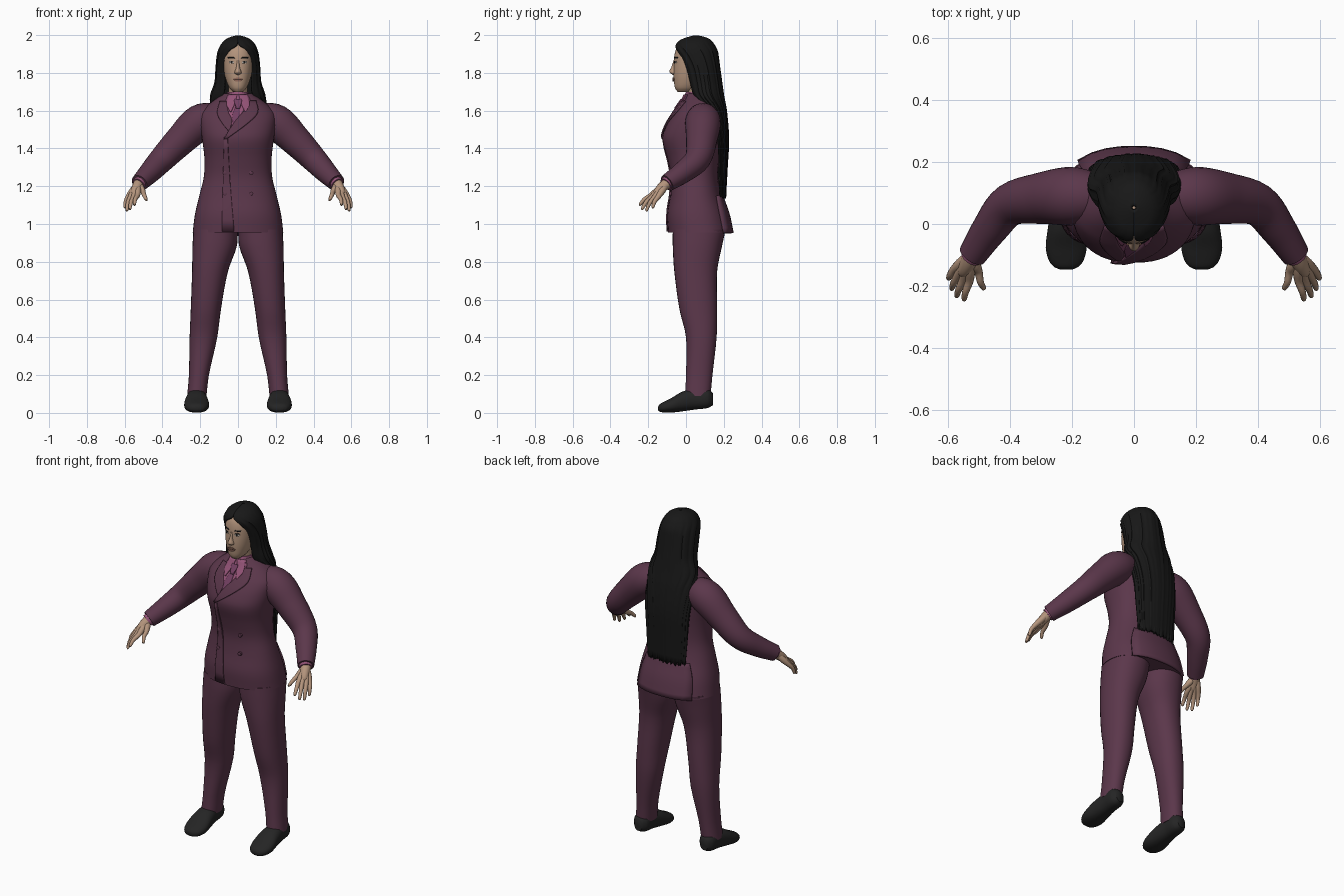
import bpy, bmesh, math, random
from mathutils import Vector

random.seed(4)
cube = bpy.data.objects.get("Cube")
if cube:
    bpy.data.objects.remove(cube)


def material(name, *rgb):
    m = bpy.data.materials.new(name)
    m.use_nodes = True
    m.diffuse_color = (*rgb, 1)
    bsdf = next(n for n in m.node_tree.nodes if n.type == 'BSDF_PRINCIPLED')
    bsdf.inputs["Base Color"].default_value = (*rgb, 1)
    bsdf.inputs["Roughness"].default_value = 0.8
    return m


SUIT = material("plum_cloth", .105, .038, .07)
SHIRT = material("pink_cloth", .29, .085, .18)
TIE = material("mauve_silk", .17, .05, .12)
SKIN = material("skin", .46, .30, .205)
HAIR = material("black_hair", .009, .009, .009)
SHOE = material("black_leather", .018, .018, .018)
LIP = material("lips", .30, .15, .11)
WHITE = material("eye_white", .6, .55, .5)


def finish(name, bm, mat, thick=0, offset=0, closed=True):
    if closed:
        bmesh.ops.recalc_face_normals(bm, faces=bm.faces)
    mesh = bpy.data.meshes.new(name)
    bm.to_mesh(mesh)
    bm.free()
    mesh.materials.append(mat)
    ob = bpy.data.objects.new(name, mesh)
    bpy.context.collection.objects.link(ob)
    if thick:
        mod = ob.modifiers.new("thickness", 'SOLIDIFY')
        mod.thickness, mod.offset = thick, offset
    bpy.ops.object.select_all(action='DESELECT')
    ob.select_set(True)
    bpy.context.view_layer.objects.active = ob
    bpy.ops.object.shade_smooth_by_angle(angle=math.radians(50))
    return ob


def sample(keys, w):
    """Smoothly interpolate rows of keys by their first value."""
    i = 0
    while i < len(keys) - 2 and w > keys[i + 1][0]:
        i += 1
    a, b = keys[i], keys[i + 1]
    p, q = keys[max(i - 1, 0)], keys[min(i + 2, len(keys) - 1)]
    h = b[0] - a[0]
    t = (w - a[0]) / h
    out = []
    for k in range(1, len(a)):
        m0 = (b[k] - p[k]) / (b[0] - p[0]) * h
        m1 = (q[k] - a[k]) / (q[0] - a[0]) * h
        out.append((2*t**3 - 3*t*t + 1) * a[k] + (t**3 - 2*t*t + t) * m0
                   + (3*t*t - 2*t**3) * b[k] + (t**3 - t*t) * m1)
    return out


def steps(keys, per):
    ws = [a[0] + (b[0] - a[0]) * j / per for a, b in zip(keys, keys[1:]) for j in range(per)]
    return ws + [keys[-1][0]]


def grid(rows, wrap=False, caps=False, flip=False):
    bm = bmesh.new()
    vs = [[bm.verts.new(p) for p in row] for row in rows]
    n = len(vs[0])
    for lo, hi in zip(vs, vs[1:]):
        for j in range(n if wrap else n - 1):
            k = (j + 1) % n
            quad = [lo[j], lo[k], hi[k], hi[j]]
            bm.faces.new(quad[::-1] if flip else quad)
    if caps:
        bm.faces.new(vs[0])
        bm.faces.new(vs[-1])
    return bm


def power(v, n):
    return math.copysign(abs(v) ** (2 / n), v)


def loft(name, keys, mat, side=1, cx=0, n=2.0, sides=32, along_y=False, per=4):
    """Closed form from rows of (height, half width, near, far)."""
    rows = []
    for w in steps(keys, per):
        rx, f, b = sample(keys, w)[:3]
        c = cx + (sample(keys, w)[3] if len(keys[0]) > 4 else 0)
        row = []
        for j in range(sides):
            a = math.tau * j / sides
            u = side * (c + rx * power(math.cos(a), n))
            v = (f + b) / 2 + (b - f) / 2 * power(math.sin(a), n)
            row.append((u, w, v) if along_y else (u, v, w))
        rows.append(row)
    return finish(name, grid(rows, True, True), mat)


def plate(name, form, n, rows, mat, lift, thick=.006, side=1, back=False):
    """Thin patch following the front or back of a lofted form; rows of (z, x0, x1)."""
    pts = []
    for z in steps(rows, 4):
        x0, x1 = sorted(side * x for x in sample(rows, z))
        rx, f, b = sample(form, z)
        row = []
        for j in range(9):
            x = x0 + (x1 - x0) * j / 8
            bulge = max(0, 1 - abs(x / rx) ** n) ** (1 / n) * (b - f) / 2 + lift
            row.append((x, (f + b) / 2 + (bulge if back else -bulge), z))
        pts.append(row)
    return finish(name, grid(pts, flip=back), mat, thick, closed=False)


def tube(name, path, mat, side=1, sides=16, per=5):
    """Round limb through rows of (x, y, z, radius)."""
    keys = [(i, *p) for i, p in enumerate(path)]
    rows = []
    for w in steps(keys, per):
        x, y, z, r = sample(keys, w)
        d = Vector(sample(keys, min(w + .05, len(path) - 1))[:3]) - Vector(sample(keys, max(w - .05, 0))[:3])
        u = d.cross(Vector((0, 0, 1))).normalized()
        v = u.cross(d).normalized()
        ring = [Vector((x, y, z)) + r * (u * math.cos(math.tau * j / sides) + v * math.sin(math.tau * j / sides))
                for j in range(sides)]
        rows.append([(side * p.x, p.y, p.z) for p in ring])
    return finish(name, grid(rows, True, True), mat)


# Jacket body
torso = [(.955, .24, -.095, .238), (1.05, .228, -.1, .218), (1.15, .205, -.085, .185),
         (1.25, .181, -.08, .17), (1.35, .178, -.1, .175), (1.45, .19, -.125, .185),
         (1.52, .2, -.105, .187), (1.58, .2, -.07, .185), (1.62, .17, -.04, .175),
         (1.66, .12, -.012, .16), (1.69, .075, .002, .135)]
TN = 2.3
loft("jacket_body", torso, SUIT, n=TN, sides=48)
plate("jacket_back_flap", torso, TN, [(.952, -.18, .18), (1.06, -.17, .17), (1.15, -.14, .14)], SUIT, .008, .012, back=True)
plate("left_lapel", torso, TN, [(1.45, -.075, -.06), (1.54, -.018, .06), (1.59, .025, .105), (1.65, .062, .095)], SUIT, .006, .009)
plate("right_lapel", torso, TN, [(1.49, -.05, -.045), (1.55, -.095, -.032), (1.59, -.11, -.05), (1.65, -.095, -.062)], SUIT, .005)
plate("jacket_front_edge", torso, TN, [(.96, -.085, -.02), (1.2, -.08, -.04), (1.46, -.073, -.055)], SUIT, .004)
for side in (-1, 1):
    for z in (1.16, 1.27):
        rx, f, b = sample(torso, z)
        y = (f + b) / 2 - (b - f) / 2 * (1 - (.07 / rx) ** TN) ** (1 / TN)
        loft("jacket_button", [(y - .012, .004, z - .004, z + .004), (y - .01, .011, z - .011, z + .011),
                               (y + .01, .011, z - .011, z + .011)], SUIT, side, .07, sides=16, along_y=True, per=1)

# Shirt and tie
plate("shirt_front", torso, TN, [(1.52, -.032, -.026), (1.6, -.054, .03), (1.65, -.064, .064), (1.685, -.05, .05)], SHIRT, .003)
loft("shirt_collar", [(1.63, .075, -.025, .14), (1.67, .062, -.012, .125), (1.7, .056, .0, .115)], SHIRT)
for side in (-1, 1):
    plate("collar_wing", torso, TN, [(1.595, .036, .042), (1.63, .02, .06), (1.685, .004, .05)], SHIRT, .01, side=side)
plate("tie_blade", torso, TN, [(1.53, -.026, -.016), (1.57, -.03, .008), (1.62, -.012, .012)], TIE, .007)
plate("tie_knot", torso, TN, [(1.612, -.01, .01), (1.65, -.02, .02), (1.66, -.017, .017)], TIE, .013, .009)

# Arms, hands, legs and shoes
leg = [(.09, .051, -.005, .13, .218), (.2, .053, 0, .14, .207), (.4, .073, 0, .162, .183),
       (.55, .08, -.035, .165, .17), (.75, .095, -.062, .165, .148), (.88, .117, -.07, .19, .124),
       (.97, .118, -.07, .21, .118)]
shoe = [(-.147, .02, .014, .035), (-.138, .04, .006, .047), (-.115, .057, .002, .06), (-.075, .066, .002, .08),
        (-.02, .06, .008, .112), (.05, .05, .018, .13), (.115, .046, .026, .13), (.142, .025, .04, .105)]
knuckles = {"index": ((.532, -.185, 1.152), (.55, -.248, 1.1)),
            "middle": ((.552, -.18, 1.145), (.574, -.236, 1.076)),
            "ring": ((.57, -.167, 1.142), (.59, -.212, 1.068)),
            "little": ((.582, -.148, 1.143), (.6, -.178, 1.085)),
            "thumb": ((.502, -.155, 1.168), (.484, -.212, 1.125))}
wrist = Vector((.528, -.1, 1.215))
for side, tag in ((1, "left"), (-1, "right")):
    tube(tag + "_sleeve", [(.1, .09, 1.57, .07), (.2, .09, 1.54, .094), (.3, .083, 1.448, .083), (.4, .062, 1.345, .069),
                           (.465, -.015, 1.275, .058), (.522, -.1, 1.217, .046)], SUIT, side, 24)
    tube(tag + "_shirt_cuff", [(.51, -.085, 1.23, .038), (.527, -.107, 1.21, .036)], SHIRT, side)
    tube(tag + "_wrist", [(.515, -.08, 1.23, .03), (.535, -.125, 1.195, .027), (.55, -.155, 1.165, .02), (.556, -.17, 1.15, .004)], SKIN, side)
    for finger, (knuckle, tip) in knuckles.items():
        k, t = Vector(knuckle), Vector(tip)
        mid = k.lerp(t, .5) + Vector((.003, -.003, .005))
        tube(f"{tag}_{finger}_finger", [(*wrist.lerp(k, .1), .017), (*wrist.lerp(k, .6), .018), (*k, .0135), (*mid, .011),
                                        (*k.lerp(t, .92), .008), (*t, .002)], SKIN, side, 12)
    loft(tag + "_trouser_leg", leg, SUIT, side, n=2.2)
    loft(tag + "_shoe", shoe, SHOE, side, .219, n=2.3, along_y=True)

# Head and face
head = [(1.7, .025, -.045, .03), (1.72, .045, -.058, .06), (1.76, .063, -.064, .1), (1.8, .073, -.066, .12),
        (1.85, .079, -.064, .13), (1.9, .078, -.06, .13), (1.94, .064, -.044, .11), (1.97, .035, -.005, .08)]
tube("neck", [(0, .07, 1.6, .053), (0, .06, 1.68, .05), (0, .045, 1.77, .05)], SKIN, sides=24)
loft("head", head, SKIN, n=2.2, sides=40)
loft("nose", [(1.79, .008, -.07, -.04), (1.798, .018, -.083, -.04), (1.808, .017, -.088, -.04), (1.83, .01, -.078, -.04),
              (1.87, .007, -.064, -.04)], SKIN, sides=16)
plate("upper_lip", head, 2.2, [(1.766, -.026, .026), (1.772, -.016, .016), (1.776, -.006, .006)], LIP, .003)
plate("lower_lip", head, 2.2, [(1.754, -.01, .01), (1.759, -.018, .018), (1.765, -.025, .025)], LIP, .004)
for side in (-1, 1):
    plate("eye_white", head, 2.2, [(1.849, .027, .04), (1.855, .02, .047), (1.861, .026, .042)], WHITE, .001, .003, side)
    plate("iris", head, 2.2, [(1.849, .031, .036), (1.855, .028, .039), (1.861, .03, .037)], HAIR, .003, .002, side)
    plate("upper_eyelid", head, 2.2, [(1.86, .022, .049), (1.864, .026, .043)], HAIR, .002, .003, side)
    plate("eyebrow", head, 2.2, [(1.876, .016, .05), (1.883, .022, .054)], HAIR, .001, .003, side)

# Long hair: rows of (height, half width, front, back, face opening angle)
hair = [(1.15, .125, .15, .212, 1.5), (1.3, .135, .13, .22, 1.5), (1.45, .145, .11, .227, 1.5), (1.6, .15, .06, .215, 1.2),
        (1.68, .145, .025, .2, .6), (1.75, .123, .0, .19, .65), (1.82, .118, -.022, .18, .7), (1.88, .112, -.045, .172, .62),
        (1.92, .104, -.061, .165, .45), (1.95, .09, -.055, .15, .08), (1.975, .068, -.03, .13, 0),
        (1.99, .04, .01, .1, 0), (1.999, .008, .045, .06, 0)]
COLS = 72
ridge = [random.uniform(-.003, .003) for _ in range(COLS + 1)]
fray = [random.uniform(-.015, .012) for _ in range(COLS + 1)]
rows = []
for i, z in enumerate(steps(hair, 4)):
    rx, f, b, g = sample(hair, z)
    fade = min(1, (2 - z) / .1)
    row = []
    for j in range(COLS + 1):
        t = (2 * j / COLS - 1) * (math.pi - max(g, 0))
        r = 1 + fade * ridge[j] / .1
        row.append((rx * r * math.sin(t), (f + b) / 2 + (b - f) / 2 * r * math.cos(t), z + (fray[j] if i == 0 else 0)))
    rows.append(row)
finish("long_hair", grid(rows, flip=True), HAIR, .012, -1, closed=False)
